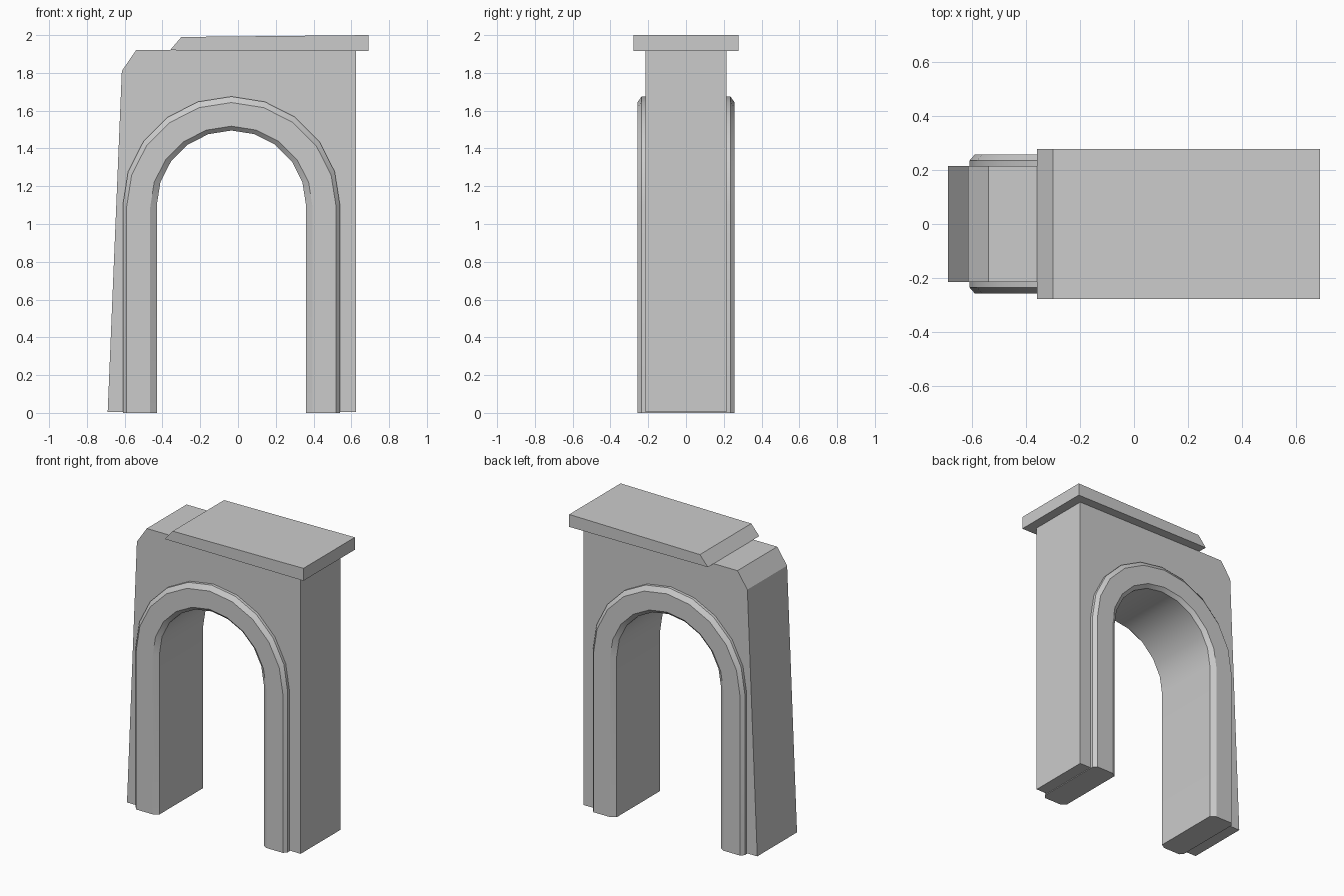
import bpy, bmesh
from math import sin, cos, pi

cube = bpy.data.objects.get("Cube")
if cube:
    bpy.data.objects.remove(cube)

stone = bpy.data.materials.new("grey stone")
stone.use_nodes = True
GREY = (0.6, 0.6, 0.6, 1)
stone.diffuse_color = GREY
stone.node_tree.nodes["Principled BSDF"].inputs["Base Color"].default_value = GREY

ARCH_X = -0.035   # centre line of the opening
SPRING = 1.1      # height where the arch starts to curve
STEPS = 10


def finish(name, bm):
    bmesh.ops.recalc_face_normals(bm, faces=bm.faces)
    mesh = bpy.data.meshes.new(name)
    bm.to_mesh(mesh)
    bm.free()
    mesh.materials.append(stone)
    obj = bpy.data.objects.new(name, mesh)
    bpy.context.collection.objects.link(obj)
    return obj


def arch_path(radius, spring, foot):
    """Outline of an arch from the right foot over the top to the left foot."""
    arc = [(ARCH_X + radius * cos(pi * i / STEPS), spring + radius * sin(pi * i / STEPS))
           for i in range(STEPS + 1)]
    return [(ARCH_X + radius, foot)] + arc + [(ARCH_X - radius, foot)]


def extrude_outline(name, outline, half_depth):
    bm = bmesh.new()
    face = bm.faces.new([bm.verts.new((x, -half_depth, z)) for x, z in outline])
    result = bmesh.ops.extrude_face_region(bm, geom=[face])
    moved = [v for v in result["geom"] if isinstance(v, bmesh.types.BMVert)]
    bmesh.ops.translate(bm, verts=moved, vec=(0, 2 * half_depth, 0))
    return finish(name, bm)


# Wall with one battered side and an arched cut, hidden behind the trim
FOOT = 0.005
wall = [(-0.69, FOOT), (-0.615, 1.81), (-0.54, 1.92), (0.625, 1.92), (0.625, FOOT)]
extrude_outline("arch_wall", wall + arch_path(0.5, SPRING, FOOT), 0.215)

# Capstone slab with a bevelled left end
extrude_outline("capstone", [(-0.36, 1.92), (-0.3, 1.99), (0.69, 2.0), (0.69, 1.915)], 0.278)

# Arch lining: a chamfered section (radius, depth, spring height) swept over the arch
half = [(0.395, 0.235, SPRING), (0.43, 0.258, SPRING - 0.012),
        (0.555, 0.258, SPRING - 0.012), (0.575, 0.235, SPRING)]
section = [(r, -y, s) for r, y, s in half] + half[::-1]
bm = bmesh.new()
rails = [[bm.verts.new((x, y, z)) for x, z in arch_path(r, s, 0)] for r, y, s in section]
for a, b in zip(rails, rails[1:] + rails[:1]):
    for i in range(len(a) - 1):
        bm.faces.new((a[i], a[i + 1], b[i + 1], b[i]))
for end in (0, -1):
    bm.faces.new([rail[end] for rail in rails])
lining = finish("arch_lining", bm)

bpy.ops.object.select_all(action='DESELECT')
lining.select_set(True)
bpy.context.view_layer.objects.active = lining
bpy.ops.object.shade_smooth_by_angle(angle=pi / 6)
